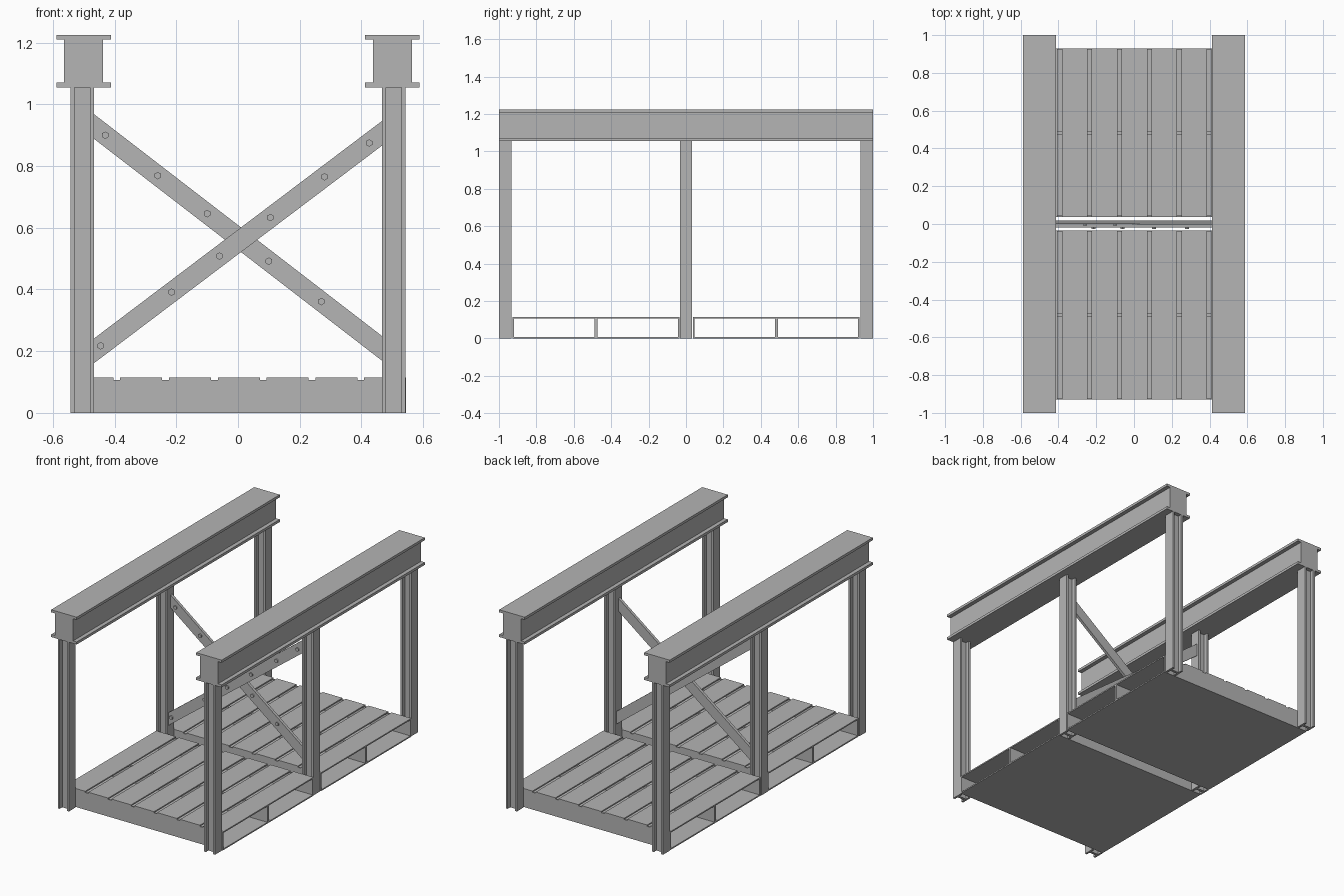
import bpy, bmesh, math
from mathutils import Matrix, Vector

cube = bpy.data.objects.get("Cube")
if cube:
    bpy.data.objects.remove(cube, do_unlink=True)

steel = bpy.data.materials.new("steel grey")
steel.use_nodes = True
GREY = (0.46, 0.46, 0.46, 1)
steel.diffuse_color = GREY
steel.node_tree.nodes["Principled BSDF"].inputs["Base Color"].default_value = GREY


def finish(name, bm):
    bmesh.ops.recalc_face_normals(bm, faces=bm.faces)
    mesh = bpy.data.meshes.new(name)
    bm.to_mesh(mesh)
    bm.free()
    mesh.materials.append(steel)
    obj = bpy.data.objects.new(name, mesh)
    bpy.context.collection.objects.link(obj)
    return obj


def add_box(bm, x, y, z):
    """Box from three (low, high) ranges."""
    spans = (x, y, z)
    centre = Vector([(a + b) / 2 for a, b in spans])
    size = [b - a for a, b in spans]
    bmesh.ops.create_cube(bm, size=1, matrix=Matrix.Translation(centre) @ Matrix.Diagonal((*size, 1)))


def extrude_outline(name, points, direction):
    bm = bmesh.new()
    face = bm.faces.new([bm.verts.new(p) for p in points])
    result = bmesh.ops.extrude_face_region(bm, geom=[face], use_keep_orig=True)
    verts = [v for v in result["geom"] if isinstance(v, bmesh.types.BMVert)]
    bmesh.ops.translate(bm, verts=verts, vec=direction)
    return finish(name, bm)


def h_outline(half_width, half_height, half_web, flange):
    """Outline of an H section, flanges at the top and bottom."""
    inner = half_height - flange
    quarter = [(half_web, inner), (half_width, inner), (half_width, half_height)]
    right = [(u, -v) for u, v in reversed(quarter)] + quarter
    return right + [(-u, -v) for u, v in right]


# Top girders and H-section posts on both sides
BEAM_BASE, BEAM_TOP = 1.055, 1.225
for side, label in ((1, "left"), (-1, "right")):
    mid = (BEAM_BASE + BEAM_TOP) / 2
    outline = h_outline(0.088, (BEAM_TOP - BEAM_BASE) / 2, 0.063, 0.016)
    extrude_outline(f"{label}_girder", [(0.5 * side + u, -1, mid + v) for u, v in outline], (0, 2, 0))
    for y, place in ((-0.967, "front"), (0, "middle"), (0.967, "back")):
        outline = h_outline(0.033, 0.038, 0.008, 0.013)
        extrude_outline(f"{label}_{place}_post",
                        [(0.504 * side + v, y + u, 0) for u, v in outline], (0, 0, BEAM_BASE))

# Hollow floor platforms with slatted tops
X0, X1, HEIGHT, SKIN = -0.54, 0.545, 0.115, 0.008
SLATS, GAP = 7, 0.022
for y0, y1, place in ((-0.928, -0.035, "front"), (0.038, 0.928, "back")):
    bm = bmesh.new()
    add_box(bm, (X0, X1), (y0, y1), (0, SKIN))
    middle = (y0 + y1) / 2
    for a, b in ((y0, y0 + SKIN), (middle - SKIN, middle + SKIN), (y1 - SKIN, y1)):
        add_box(bm, (X0, X1), (a, b), (SKIN, HEIGHT - SKIN))
    finish(f"{place}_platform_frame", bm)

    bm = bmesh.new()
    width = (X1 - X0 - GAP * (SLATS - 1)) / SLATS
    for i in range(SLATS):
        left = X0 + i * (width + GAP)
        add_box(bm, (left, left + width), (y0, y1), (HEIGHT - SKIN, HEIGHT))
    finish(f"{place}_platform_slats", bm)


# Crossed braces with hexagonal bolts on the front faces
def brace(name, z_left, z_right, y_front, bolts):
    reach, half, depth = 0.468, 0.04, 0.018
    corners = [(-reach, z_left - half), (reach, z_right - half),
               (reach, z_right + half), (-reach, z_left + half)]
    extrude_outline(name, [(x, y_front, z) for x, z in corners], (0, depth, 0))
    bm = bmesh.new()
    for x in bolts:
        z = z_left + (z_right - z_left) * (x + reach) / (2 * reach)
        place = Matrix.Translation((x, y_front - 0.003, z)) @ Matrix.Rotation(math.pi / 2, 4, "X")
        bmesh.ops.create_cone(bm, cap_ends=True, segments=6, radius1=0.012,
                              radius2=0.012, depth=0.01, matrix=place)
    finish(f"{name}_bolts", bm)


brace("rising_brace", 0.2, 0.907, -0.019, (-0.445, -0.215, -0.06, 0.105, 0.28, 0.425))
brace("falling_brace", 0.929, 0.208, 0.001, (-0.43, -0.26, -0.1, 0.1, 0.27))
